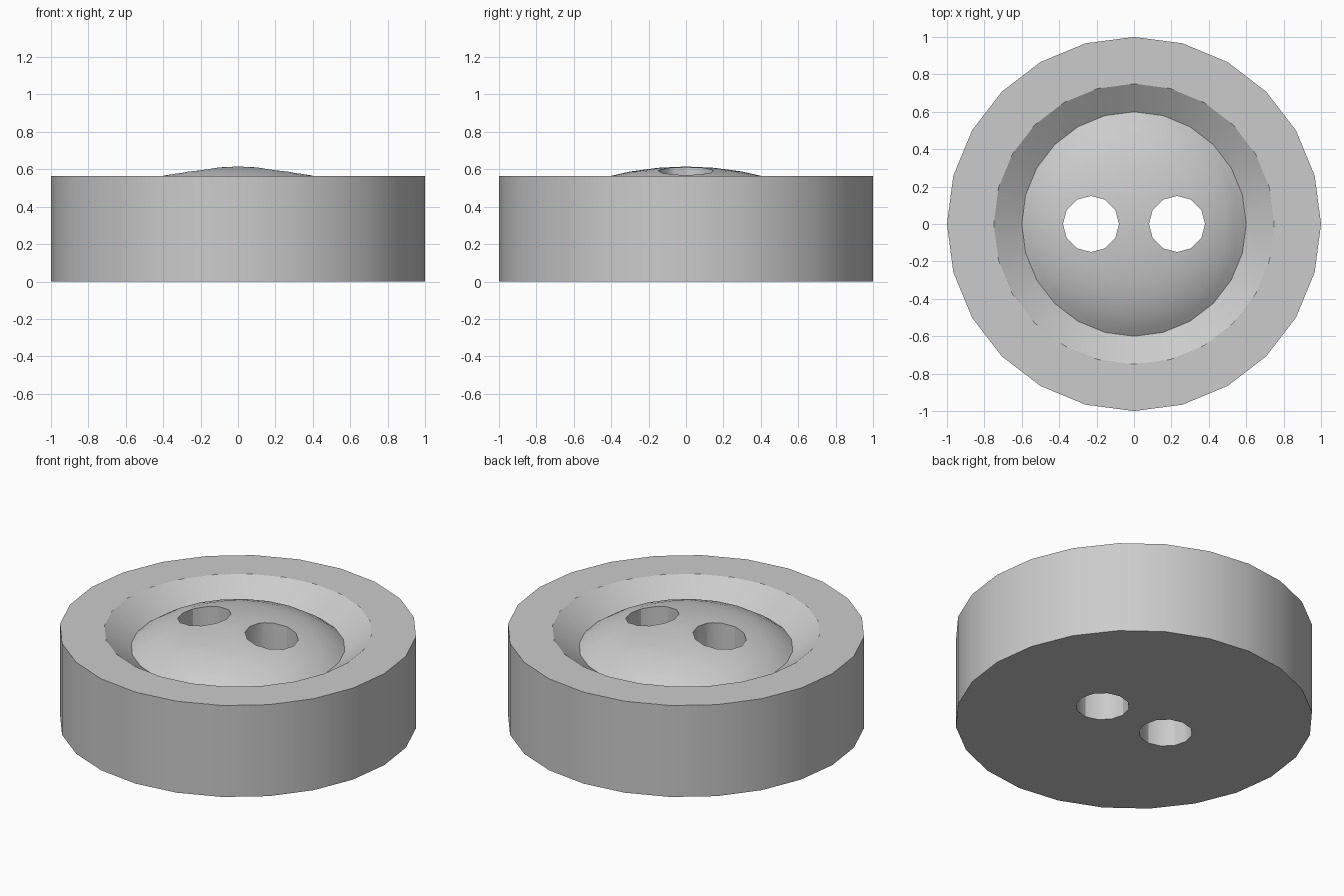
import bpy
import bmesh
import math
from mathutils import Matrix, Vector

cube = bpy.data.objects.get("Cube")
if cube:
    bpy.data.objects.remove(cube, do_unlink=True)

# Button material
grey = bpy.data.materials.new("plain grey")
grey.use_nodes = True
colour = (0.6, 0.6, 0.6, 1)
grey.diffuse_color = colour
grey.node_tree.nodes["Principled BSDF"].inputs["Base Color"].default_value = colour

SIDES = 24
HEIGHT = 0.565


def new_object(name, bm):
    mesh = bpy.data.meshes.new(name)
    bmesh.ops.recalc_face_normals(bm, faces=bm.faces)
    bm.to_mesh(mesh)
    bm.free()
    mesh.materials.append(grey)
    obj = bpy.data.objects.new(name, mesh)
    bpy.context.collection.objects.link(obj)
    return obj


def lathe(name, profile):
    """Turn a (radius, height) profile around z."""
    bm = bmesh.new()
    verts = [bm.verts.new((0, r, z)) for r, z in profile]
    edges = [bm.edges.new(pair) for pair in zip(verts, verts[1:])]
    bmesh.ops.spin(bm, geom=verts + edges, axis=(0, 0, 1), cent=(0, 0, 0),
                   angle=math.tau, steps=SIDES, use_duplicate=False)
    bmesh.ops.remove_doubles(bm, verts=bm.verts, dist=0.0005)
    return new_object(name, bm)


# Button body: flat base, straight wall, flat rim, sloped groove and dome
button = lathe("button", [
    (0, 0), (1, 0), (1, HEIGHT), (0.75, HEIGHT), (0.6, 0.46),
    (0.56, 0.489), (0.5, 0.526), (0.4, 0.565), (0.3, 0.588),
    (0.15, 0.608), (0, 0.615)])

# Two thread holes
for side, label in ((-1, "right"), (1, "left")):
    bm = bmesh.new()
    bmesh.ops.create_cone(bm, cap_ends=True, segments=12, radius1=0.15,
                          radius2=0.15, depth=2,
                          matrix=Matrix.Translation(Vector((side * 0.23, 0, 0.3))))
    cutter = new_object(label + "_hole_cutter", bm)
    cutter.hide_render = True
    cut = button.modifiers.new(label + "_hole", 'BOOLEAN')
    cut.operation = 'DIFFERENCE'
    cut.solver = 'EXACT'
    cut.object = cutter
    bpy.context.view_layer.objects.active = button
    bpy.ops.object.modifier_apply(modifier=cut.name)
    bpy.data.objects.remove(cutter, do_unlink=True)

# Smooth walls and dome, crisp rim edges
bpy.ops.object.select_all(action='DESELECT')
button.select_set(True)
bpy.context.view_layer.objects.active = button
bpy.ops.object.shade_smooth_by_angle(angle=math.radians(30))
